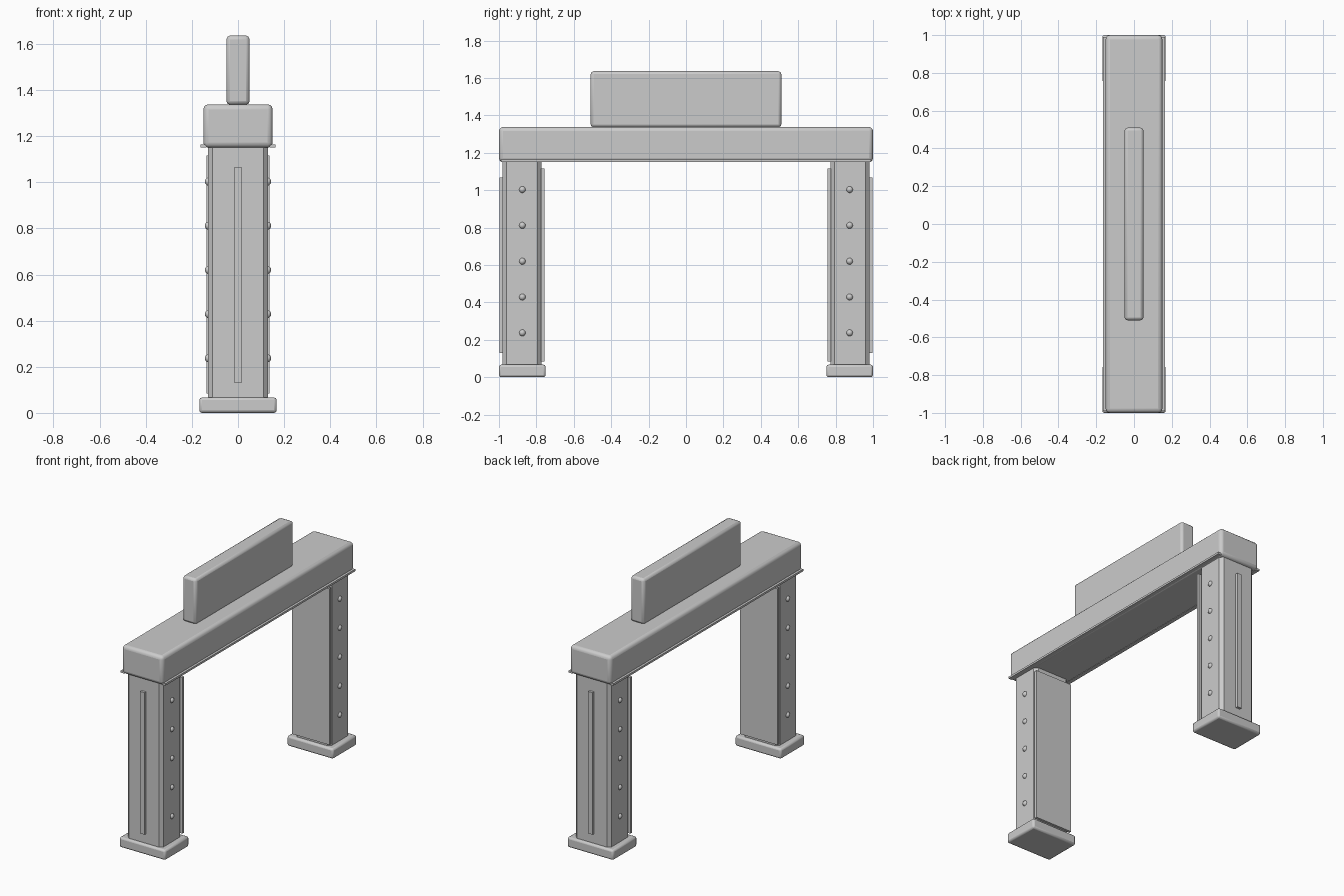
import bpy, math

if "Cube" in bpy.data.objects:
    bpy.data.objects.remove(bpy.data.objects["Cube"])

grey = bpy.data.materials.new("light grey")
grey.diffuse_color = (0.6, 0.6, 0.6, 1)
grey.use_nodes = True
grey.node_tree.nodes["Principled BSDF"].inputs["Base Color"].default_value = grey.diffuse_color


def box(name, x, y, z, bevel=0.0, segments=1):
    """Box from (min, max) ranges, optionally bevelled."""
    size = [r[1] - r[0] for r in (x, y, z)]
    bpy.ops.mesh.primitive_cube_add(size=1, location=[(r[0] + r[1]) / 2 for r in (x, y, z)])
    ob = bpy.context.object
    ob.name = name
    ob.scale = size
    bpy.ops.object.transform_apply(location=False, rotation=False, scale=True)
    ob.data.materials.append(grey)
    if bevel:
        m = ob.modifiers.new("bevel", 'BEVEL')
        m.width = bevel
        m.segments = segments
        if segments > 1:
            bpy.ops.object.shade_smooth_by_angle(angle=math.radians(35))
    return ob


def span(s, a, b):
    return tuple(sorted((s * a, s * b)))


# Top beam and the sign board standing on it
box("beam", (-0.15, 0.15), (-1, 1), (1.15, 1.338), 0.022, 3)
box("sign_board", (-0.05, 0.05), (-0.51, 0.51), (1.336, 1.636), 0.016, 2)

# Thin trim strips along the lower beam edges
for s, side in ((-1, "left"), (1, "right")):
    box(f"{side}_beam_trim", span(s, 0.137, 0.163), (-0.99, 0.99), (1.15, 1.163))

for s, end in ((-1, "front"), (1, "back")):
    # Foot and leg
    box(f"{end}_foot", (-0.168, 0.168), span(s, 0.75, 1.0), (0, 0.067), 0.012, 2)
    box(f"{end}_leg", (-0.13, 0.13), span(s, 0.773, 0.98), (0.045, 1.17), 0.02)
    # Inner panel and outer light strip
    box(f"{end}_inner_panel", (-0.137, 0.137), span(s, 0.757, 0.775), (0.085, 1.115))
    box(f"{end}_outer_strip", (-0.016, 0.016), span(s, 0.975, 0.997), (0.13, 1.067))
    # Rivets on both sides of the leg
    for k, side in ((-1, "left"), (1, "right")):
        for i in range(5):
            bpy.ops.mesh.primitive_uv_sphere_add(
                segments=12, ring_count=8, radius=0.018,
                location=(k * 0.126, s * 0.875, 0.237 + 0.1915 * i))
            ob = bpy.context.object
            ob.name = f"{end}_{side}_rivet_{i + 1}"
            ob.data.materials.append(grey)
            bpy.ops.object.shade_smooth()
